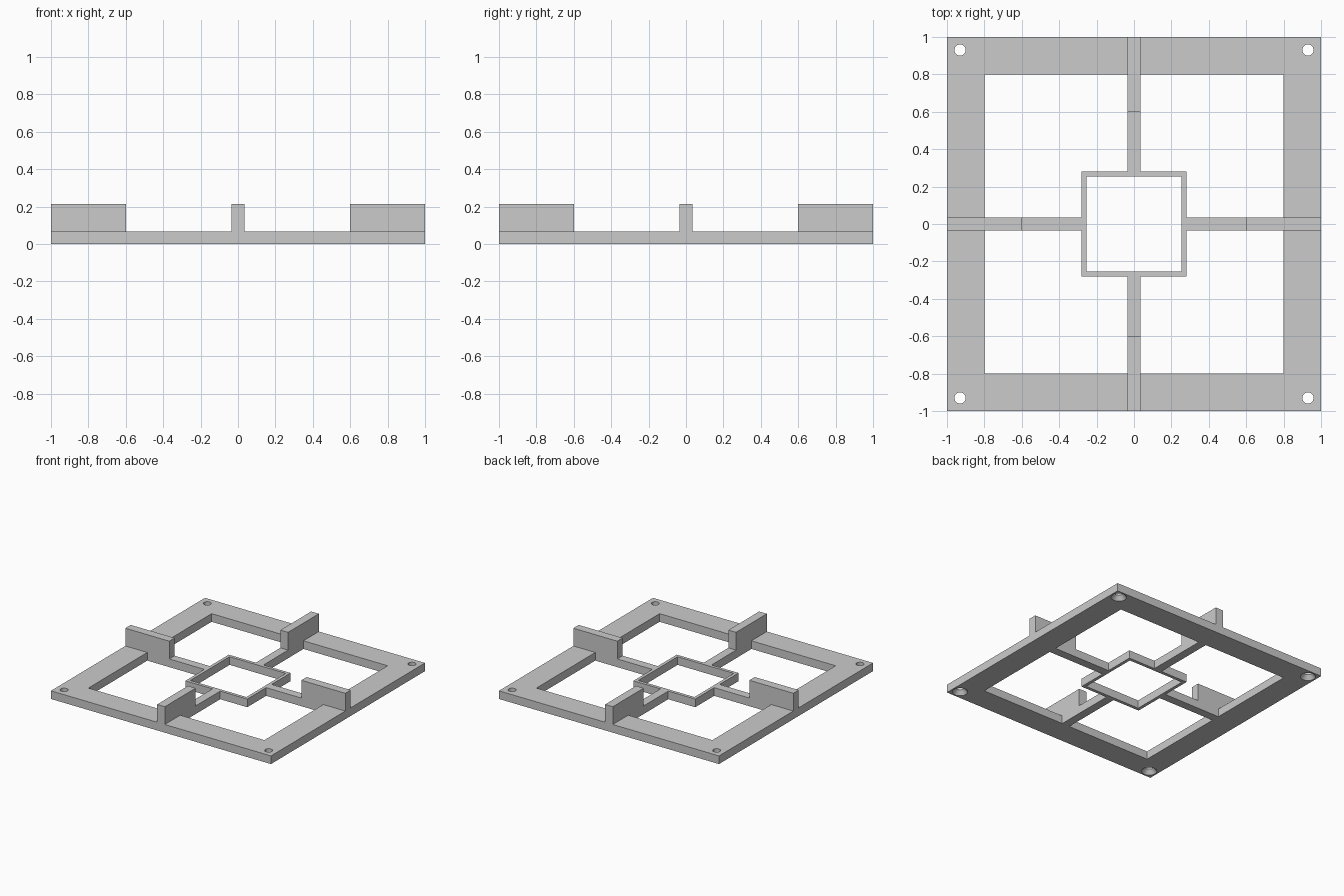
import bpy
import bmesh
from math import pi
from mathutils import Matrix

cube = bpy.data.objects.get("Cube")
if cube:
    bpy.data.objects.remove(cube, do_unlink=True)

# Main dimensions
THICK, FIN_TOP = 0.067, 0.213
OUTER, OPENING = 1.0, 0.8
RING_OUT, RING_IN = 0.281, 0.255
ARM = 0.035
HOLE_POS, HOLE_R, SINK_R, SINK_H = 0.93, 0.03, 0.058, 0.035

grey = bpy.data.materials.new("plain grey")
grey.use_nodes = True
colour = (0.6, 0.6, 0.6, 1)
grey.diffuse_color = colour
grey.node_tree.nodes["Principled BSDF"].inputs["Base Color"].default_value = colour


def new_object(name, bm):
    mesh = bpy.data.meshes.new(name)
    bm.to_mesh(mesh)
    bm.free()
    mesh.materials.append(grey)
    obj = bpy.data.objects.new(name, mesh)
    bpy.context.collection.objects.link(obj)
    return obj


def box(name, x0, x1, y0, y1, z0, z1, turn=0):
    bm = bmesh.new()
    bmesh.ops.create_cube(bm, size=1)
    place = Matrix.Translation(((x0 + x1) / 2, (y0 + y1) / 2, (z0 + z1) / 2))
    size = Matrix.Diagonal((x1 - x0, y1 - y0, z1 - z0, 1))
    bm.transform(Matrix.Rotation(turn, 4, "Z") @ place @ size)
    return new_object(name, bm)


def combine(target, tool, operation):
    mod = target.modifiers.new(operation.lower(), "BOOLEAN")
    mod.operation, mod.solver, mod.object = operation, "EXACT", tool
    bpy.context.view_layer.objects.active = target
    bpy.ops.object.modifier_apply(modifier=mod.name)
    bpy.data.objects.remove(tool, do_unlink=True)


def square_ring(name, outer, inner):
    ring = box(name, -outer, outer, -outer, outer, 0, THICK)
    cutter = box("opening_cutter", -inner, inner, -inner, inner, -THICK, 2 * THICK)
    combine(ring, cutter, "DIFFERENCE")
    return ring


def screw_cutter(x, y):
    # Stepped profile spun into a countersunk hole, wide at the underside
    slope = (SINK_R - HOLE_R) / SINK_H
    profile = [(0, -0.01), (SINK_R + slope * 0.01, -0.01), (HOLE_R, SINK_H),
               (HOLE_R, 2 * THICK), (0, 2 * THICK)]
    bm = bmesh.new()
    verts = [bm.verts.new((r, 0, z)) for r, z in profile]
    edges = [bm.edges.new(pair) for pair in zip(verts, verts[1:])]
    bmesh.ops.spin(bm, geom=verts + edges, axis=(0, 0, 1), cent=(0, 0, 0),
                   angle=2 * pi, steps=32)
    bmesh.ops.remove_doubles(bm, verts=bm.verts, dist=1e-4)
    bmesh.ops.recalc_face_normals(bm, faces=bm.faces)
    bm.transform(Matrix.Translation((x, y, 0)))
    return new_object("screw_cutter", bm)


# Outer rim and small centre ring
frame = square_ring("frame", OUTER, OPENING)
combine(frame, square_ring("centre_ring", RING_OUT, RING_IN), "UNION")

# Four arms, each with an upright fin over its outer end
for i in range(4):
    turn = i * pi / 2
    overlap = (RING_IN + RING_OUT) / 2
    combine(frame, box("arm", overlap, 0.9, -ARM, ARM, 0, THICK, turn), "UNION")
    combine(frame, box("fin", 0.6, OUTER, -ARM, ARM, THICK / 2, FIN_TOP, turn), "UNION")

# Countersunk corner holes
for x in (-HOLE_POS, HOLE_POS):
    for y in (-HOLE_POS, HOLE_POS):
        combine(frame, screw_cutter(x, y), "DIFFERENCE")

# Round hole walls shade smoothly, all corners stay sharp
bpy.ops.object.select_all(action="DESELECT")
frame.select_set(True)
bpy.context.view_layer.objects.active = frame
bpy.ops.object.shade_smooth_by_angle(angle=pi / 6)
